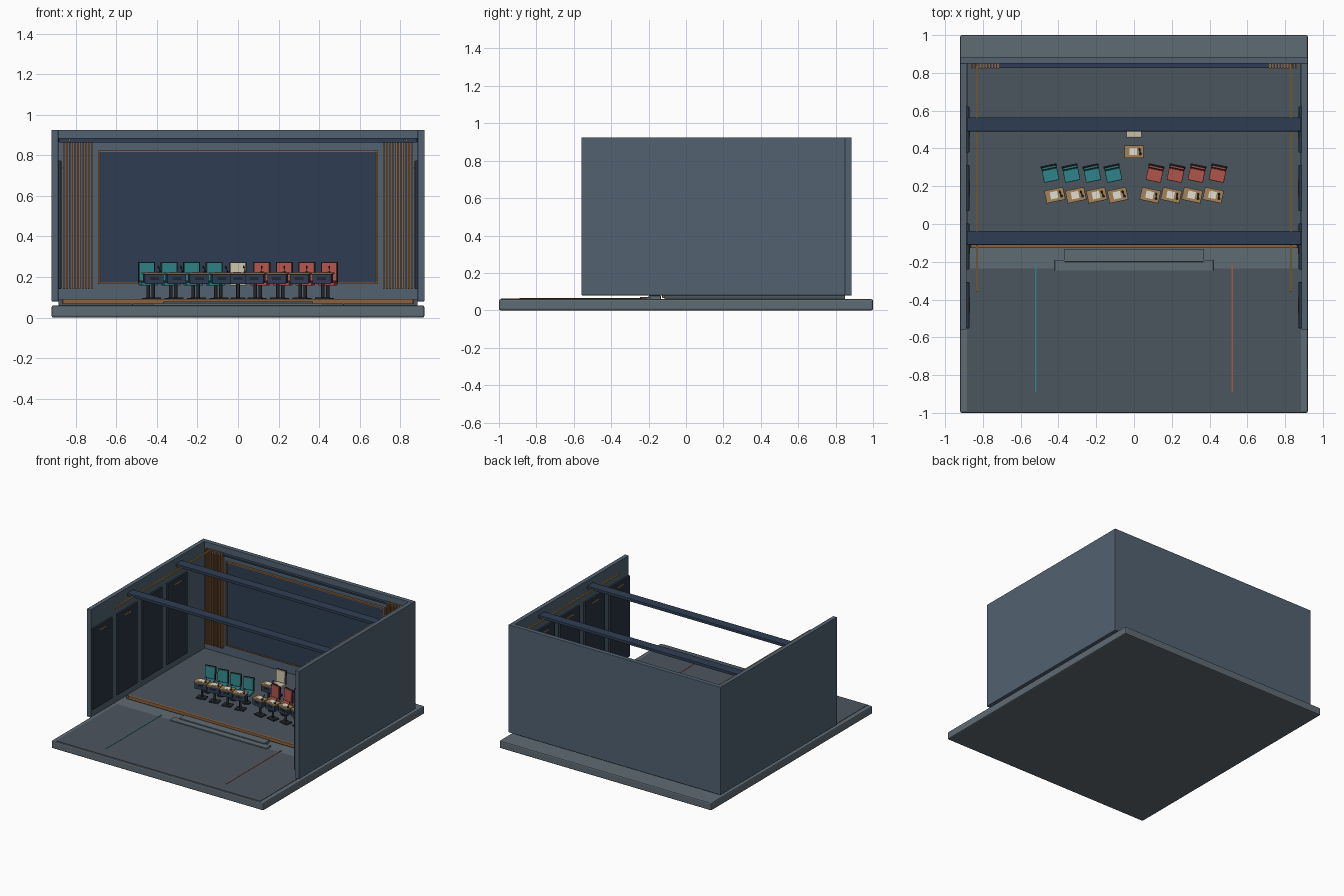
import bpy, bmesh, math
from mathutils import Matrix, Vector

if "Cube" in bpy.data.objects:
    bpy.data.objects.remove(bpy.data.objects["Cube"])


def material(name, hex_code):
    m = bpy.data.materials.new(name)
    rgb = [int(hex_code[i:i + 2], 16) / 255 for i in (0, 2, 4)]
    m.diffuse_color = [((c + 0.055) / 1.055) ** 2.4 if c > 0.04 else c / 12.92 for c in rgb] + [1]
    m.use_nodes = True
    m.node_tree.nodes["Principled BSDF"].inputs["Base Color"].default_value = m.diffuse_color
    return m


SLATE = material("slate", "5f6b73")
WALL = material("wall_blue", "526271")
CARPET = material("carpet", "4b555e")
NAVY = material("navy", "2f3d52")
DARK = material("dark_panel", "2a3541")
BLACK = material("black", "22272d")
GOLD = material("gold", "a8884e")
WOOD = material("wood", "8a613f")
OAK = material("desk_wood", "a5845a")
TEAL = material("teal", "2f8489")
RED = material("red", "b0534a")
CREAM = material("cream", "c9c0a6")
PAPER = material("paper", "e2ddd0")


def finish(name, bm, mat, frame):
    bmesh.ops.transform(bm, matrix=frame, verts=bm.verts)
    mesh = bpy.data.meshes.new(name)
    bm.to_mesh(mesh)
    bm.free()
    mesh.materials.append(mat)
    ob = bpy.data.objects.new(name, mesh)
    bpy.context.collection.objects.link(ob)
    return ob


def box(name, x, y, z, mat, bevel=0, frame=Matrix(), tilt=0):
    """Box from (min, max) ranges, optionally bevelled and tilted about x."""
    size = [r[1] - r[0] for r in (x, y, z)]
    mid = Vector([(r[0] + r[1]) / 2 for r in (x, y, z)])
    bm = bmesh.new()
    bmesh.ops.create_cube(bm, size=1, matrix=Matrix.Diagonal((*size, 1)))
    if bevel:
        bmesh.ops.bevel(bm, geom=bm.edges[:], offset=bevel, segments=2, profile=0.5, affect='EDGES')
    return finish(name, bm, mat, frame @ Matrix.Translation(mid) @ Matrix.Rotation(tilt, 4, 'X'))


def rod(name, a, b, radius, mat, frame=Matrix(), sides=12):
    """Cylinder between two points."""
    a, b = Vector(a), Vector(b)
    turn = (b - a).to_track_quat('Z', 'Y').to_matrix().to_4x4()
    bm = bmesh.new()
    bmesh.ops.create_cone(bm, cap_ends=True, segments=sides, radius1=radius, radius2=radius,
                          depth=(b - a).length)
    for f in bm.faces:
        f.smooth = len(f.verts) == 4
    return finish(name, bm, mat, frame @ Matrix.Translation((a + b) / 2) @ turn)


def sided(s, a, b):
    """x range on the left (s=-1) or right (s=1)."""
    return tuple(sorted((s * a, s * b)))


# Plinth, audience floor, stage and steps
box("plinth", (-.92, .92), (-1, 1), (0, .06), SLATE, .009)
box("audience_floor", (-.885, .885), (-.99, -.235), (.055, .063), CARPET)
box("stage_floor", (-.885, .885), (-.115, .85), (.055, .088), CARPET)
box("stage_edge", (-.865, .865), (-.127, -.107), (.066, .092), WOOD, .003)
box("lower_step", (-.42, .42), (-.247, -.19), (.055, .070), SLATE, .002)
box("upper_step", (-.37, .37), (-.2, -.135), (.055, .078), SLATE, .002)

# Back wall with framed screen
box("back_wall", (-.92, .92), (.85, .885), (.08, .925), WALL, .002)
box("screen", (-.678, .678), (.836, .85), (.172, .818), NAVY)
for z in (.165, .817):
    box("screen_frame_rail", (-.69, .69), (.832, .85), (z, z + .008), WOOD)
for s in (-1, 1):
    box("screen_frame_post", sided(s, .682, .69), (.832, .85), (.165, .825), WOOD)
box("back_light_rail", (-.83, .83), (.825, .85), (.866, .878), NAVY)

# Side walls, acoustic panels, slats, light strips and floor lines
for s in (-1, 1):
    box("side_wall", sided(s, .887, .92), (-.558, .85), (.08, .925), WALL, .002)
    for i in range(4):
        y = -.43 + .31 * i
        box("acoustic_panel", sided(s, .872, .888), (y - .122, y + .122), (.14, .775), DARK, .003)
        box("panel_light", sided(s, .867, .873), (y - .04, y + .04), (.735, .742), GOLD)
    for i in range(10):
        x = .715 + .0155 * i
        box("wood_slat", sided(s, x, x + .009), (.822, .85), (.14, .88), WOOD)
    box("light_strip", sided(s, .826, .836), (-.36, .84), (.868, .880), GOLD)
    box("floor_line", sided(s, .517, .523), (-.89, -.21), (.06, .0655), TEAL if s < 0 else RED)

# Overhead beams
for y in (-.073, .528):
    box("ceiling_beam", (-.885, .885), (y - .037, y + .037), (.864, .886), NAVY, .002)


def station(x, y, angle, mat):
    """Chair at (x, y) with a desk in front of it, facing local -y."""
    f = Matrix.Translation((x, y, 0)) @ Matrix.Rotation(math.radians(angle), 4, 'Z')
    # Chair
    box("seat", (-.041, .041), (-.04, .038), (.158, .176), mat, .004, f)
    box("chair_back", (-.039, .039), (.026, .037), (.18, .272), mat, .003, f, -.06)
    box("back_shell", (-.043, .043), (.037, .046), (.17, .275), BLACK, .003, f, -.06)
    rod("chair_column", (0, 0, .095), (0, 0, .16), .008, BLACK, f)
    rod("chair_foot", (0, 0, .086), (0, 0, .097), .03, BLACK, f, 20)
    # Desk
    f = f @ Matrix.Translation((0, -.115, 0))
    box("desk_top", (-.051, .051), (-.034, .034), (.213, .222), OAK, .002, f)
    box("desk_front", (-.047, .047), (-.03, -.022), (.165, .214), NAVY, .002, f)
    for s in (-1, 1):
        box("desk_side", sided(s, .04, .047), (-.025, .022), (.17, .214), NAVY, 0, f)
    box("name_plate", (-.022, .022), (-.0325, -.029), (.186, .200), BLACK, 0, f)
    rod("desk_column", (0, 0, .095), (0, 0, .214), .009, BLACK, f)
    box("desk_foot", (-.036, .036), (-.027, .027), (.087, .098), BLACK, .003, f)
    # Paper and microphone
    box("paper", (-.024, .016), (-.018, .02), (.221, .224), PAPER, 0, f)
    rod("microphone_base", (.034, -.012, .221), (.034, -.012, .226), .008, BLACK, f)
    rod("microphone_stem", (.034, -.012, .224), (.03, .008, .246), .0018, BLACK, f, 8)
    rod("microphone_head", (.03, .008, .245), (.0285, .015, .253), .0042, BLACK, f)


# Two teams turned towards the middle, and the moderator behind
for i in range(4):
    for s, mat in ((-1, TEAL), (1, RED)):
        station(s * (.11 + .111 * i), .265, -12 * s, mat)
station(0, .498, 0, CREAM)
